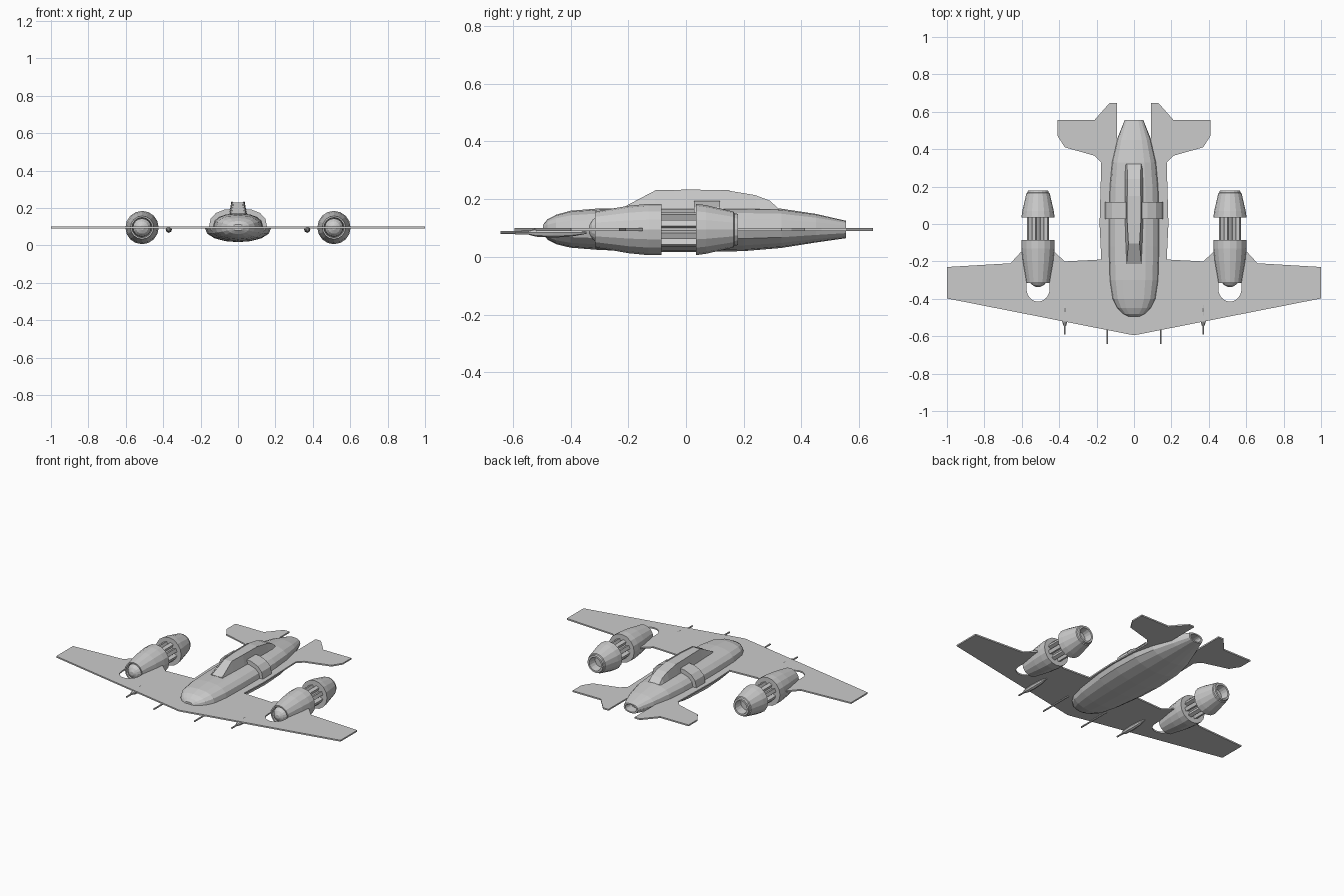
import bpy, bmesh, math
from math import sin, cos, pi

cube = bpy.data.objects.get("Cube")
if cube:
    bpy.data.objects.remove(cube, do_unlink=True)

grey = bpy.data.materials.new("light_grey")
grey.use_nodes = True
grey.diffuse_color = (0.6, 0.6, 0.6, 1)
grey.node_tree.nodes["Principled BSDF"].inputs["Base Color"].default_value = (0.6, 0.6, 0.6, 1)

MID = 0.095      # height of the wing plane
ENGINE_X = 0.513


def finish(name, bm):
    bmesh.ops.recalc_face_normals(bm, faces=bm.faces)
    mesh = bpy.data.meshes.new(name)
    bm.to_mesh(mesh)
    bm.free()
    mesh.materials.append(grey)
    obj = bpy.data.objects.new(name, mesh)
    bpy.context.collection.objects.link(obj)
    return obj


def loft(name, rings):
    """Skin closed rings of points and cap both ends."""
    bm = bmesh.new()
    rows = [[bm.verts.new(p) for p in ring] for ring in rings]
    n = len(rows[0])
    for a, b in zip(rows, rows[1:]):
        for i in range(n):
            j = (i + 1) % n
            bm.faces.new((a[i], a[j], b[j], b[i]))
    bm.faces.new(rows[0])
    bm.faces.new(rows[-1])
    return finish(name, bm)


def turned(name, x, z, profile, sides=16):
    """Round part along y from (y, radius) pairs."""
    return loft(name, [[(x + r * cos(2 * pi * i / sides), y, z + r * sin(2 * pi * i / sides))
                        for i in range(sides)] for y, r in profile])


def plate(name, outline, z, thick):
    bm = bmesh.new()
    face = bm.faces.new([bm.verts.new((x, y, z - thick / 2)) for x, y in outline])
    top = bmesh.ops.extrude_face_region(bm, geom=[face])["geom"]
    bmesh.ops.translate(bm, vec=(0, 0, thick),
                        verts=[v for v in top if isinstance(v, bmesh.types.BMVert)])
    return finish(name, bm)


def hull_ring(y, upper, lower, top, bottom, steps=8):
    """Boxy dome above the wing plane and a wider rounded belly below it."""
    def soft(v, e):
        return math.copysign(abs(v) ** e, v)
    ring = []
    for i in range(steps + 1):
        a = pi * i / steps
        ring.append((upper * soft(cos(a), 0.8), y, MID + (top - MID) * soft(sin(a), 0.8)))
    for i in range(steps + 1):
        a = pi + pi * i / steps
        ring.append((lower * cos(a), y, MID + (MID - bottom) * soft(sin(a), 0.9)))
    return ring


# Fuselage with a recessed tail opening: y, upper width, belly width, top, bottom
stations = [
    (-0.495, 0.03, 0.03, 0.112, 0.078), (-0.48, 0.06, 0.06, 0.13, 0.06),
    (-0.45, 0.09, 0.09, 0.146, 0.044), (-0.4, 0.115, 0.12, 0.16, 0.032),
    (-0.3, 0.13, 0.145, 0.168, 0.024), (-0.12, 0.135, 0.17, 0.17, 0.018),
    (0.03, 0.135, 0.178, 0.17, 0.017), (0.2, 0.13, 0.17, 0.17, 0.02),
    (0.33, 0.118, 0.14, 0.167, 0.031), (0.45, 0.09, 0.092, 0.149, 0.05),
    (0.555, 0.05, 0.05, 0.125, 0.065), (0.555, 0.038, 0.038, 0.117, 0.073),
    (0.5, 0.036, 0.036, 0.115, 0.075)]
loft("fuselage", [hull_ring(*s) for s in stations])

# Collar band over the fuselage
loft("collar_band", [hull_ring(y, 0.156, 0.15, 0.197, 0.04) for y in (0.028, 0.118)])

# Canopy and spine: y, base half width, top half width, top height
spine = [(-0.215, 0.042, 0.038, 0.17), (-0.105, 0.047, 0.028, 0.228), (0.0, 0.05, 0.034, 0.23),
         (0.15, 0.05, 0.036, 0.229), (0.24, 0.05, 0.036, 0.214), (0.29, 0.049, 0.036, 0.195),
         (0.322, 0.047, 0.038, 0.166)]
loft("canopy_spine", [[(-b, y, 0.155), (b, y, 0.155), (t, y, h), (-t, y, h)]
                      for y, b, t, h in spine])

# Raised frame bars on the canopy
for side in (-1, 1):
    loft("canopy_frame", [[(side * (t + d), y, h + e) for d, e in
                           ((-0.005, 0), (0.002, 0), (0.002, 0.003), (-0.005, 0.003))]
                          for y, b, t, h in spine[:4]])

# One flat plate forms the wings, body strakes and tailplanes
half = [(0, -0.595), (1, -0.398), (1, -0.23), (0.66, -0.21), (0.605, -0.15)]
half += [(ENGINE_X + 0.062 * cos(a), -0.345 - 0.07 * sin(a))
         for a in [pi * i / 12 for i in range(13)]]
half.insert(5, (ENGINE_X + 0.062, -0.15))
half += [(ENGINE_X - 0.062, -0.15), (0.425, -0.15), (0.37, -0.2), (0.175, -0.19),
         (0.184, 0.0), (0.175, 0.33), (0.21, 0.365), (0.37, 0.41), (0.408, 0.47),
         (0.408, 0.557), (0.21, 0.557), (0.13, 0.648), (0.092, 0.648), (0.092, 0.3)]
plate("wing_plate", half + [(-x, y) for x, y in reversed(half[1:])], MID, 0.009)

for side, word in ((1, "left"), (-1, "right")):
    x = side * ENGINE_X
    # Engine: cowl, spinner, open ribbed middle and nozzle
    turned(word + "_engine_cowl", x, MID, [
        (-0.285, 0.05), (-0.315, 0.054), (-0.315, 0.062), (-0.2, 0.082),
        (-0.13, 0.089), (-0.085, 0.089), (-0.085, 0.05)])
    turned(word + "_spinner", x, MID, [
        (-0.28, 0.05), (-0.305, 0.048), (-0.325, 0.033), (-0.336, 0.012)])
    turned(word + "_engine_core", x, MID, [(-0.1, 0.04), (0.05, 0.04)])
    for i in range(8):
        a = 2 * pi * (i + 0.5) / 8
        ring = [(r * cos(a) - w * sin(a), r * sin(a) + w * cos(a))
                for r, w in ((0.035, -0.011), (0.06, -0.011), (0.06, 0.011), (0.035, 0.011))]
        loft(word + "_engine_rib", [[(x + u, y, MID + v) for u, v in ring]
                                    for y in (-0.09, 0.04)])
    turned(word + "_engine_nozzle", x, MID, [
        (0.035, 0.045), (0.035, 0.089), (0.07, 0.084), (0.165, 0.062),
        (0.168, 0.056), (0.18, 0.054), (0.18, 0.042), (0.13, 0.036)])
    # Guns: plain inner barrels, outer barrels in slim pods under the wing
    turned(word + "_inner_gun", side * 0.143, 0.084, [(-0.642, 0.005), (-0.42, 0.005)], 8)
    turned(word + "_outer_gun", side * 0.37, 0.082, [(-0.592, 0.005), (-0.45, 0.005)], 8)
    turned(word + "_gun_pod", side * 0.37, 0.084, [
        (-0.545, 0.007), (-0.52, 0.014), (-0.46, 0.017), (-0.4, 0.014), (-0.345, 0.004)], 8)
